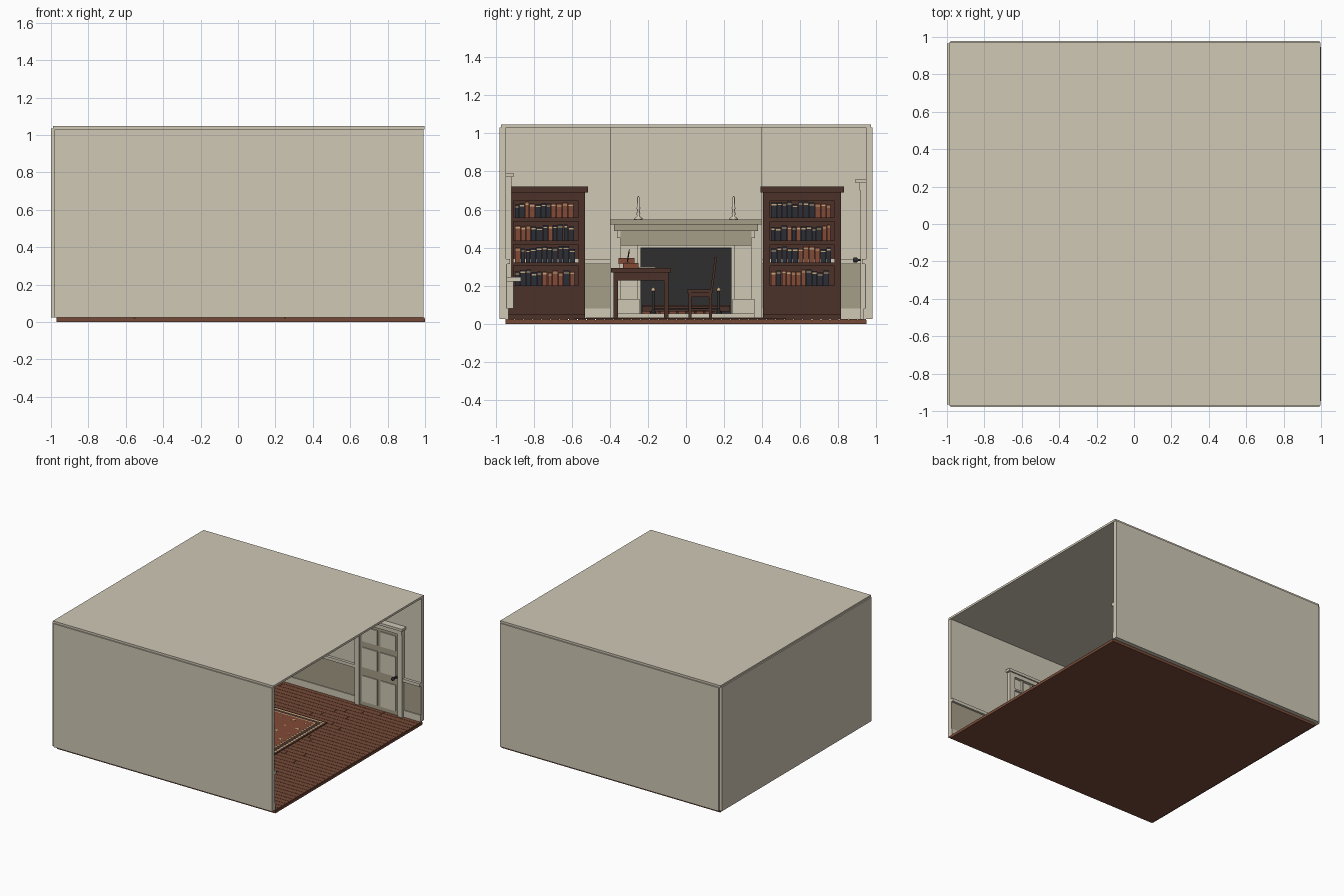
import bpy, bmesh, math, random
from mathutils import Matrix, Vector

random.seed(4)


def material(name, rgb):
    def lin(c):
        c /= 255
        return c / 12.92 if c <= 0.04045 else ((c + 0.055) / 1.055) ** 2.4
    m = bpy.data.materials.new(name)
    m.diffuse_color = (*[lin(c) for c in rgb], 1)
    return m


CREAM = material("cream_plaster", (208, 200, 182))
OLIVE = material("olive_paint", (165, 158, 136))
FLOOR = material("red_brown_boards", (118, 74, 55))
WOOD = material("dark_wood", (76, 50, 42))
BLACK = material("charcoal", (46, 46, 48))
RED = material("russet_leather", (130, 74, 54))
NAVY = material("dark_blue_leather", (42, 46, 54))
TAN = material("tan_gilt", (196, 168, 128))


def finish(name, bm, mats):
    bmesh.ops.recalc_face_normals(bm, faces=bm.faces)
    me = bpy.data.meshes.new(name)
    bm.to_mesh(me)
    bm.free()
    for m in mats:
        me.materials.append(m)
    ob = bpy.data.objects.new(name, me)
    bpy.context.collection.objects.link(ob)
    return ob


def boxes(name, items, *mats):
    """items: (x0, x1, y0, y1, z0, z1[, material index])"""
    bm = bmesh.new()
    for it in items:
        x0, x1, y0, y1, z0, z1 = it[:6]
        mat = Matrix.Translation(((x0 + x1) / 2, (y0 + y1) / 2, (z0 + z1) / 2)) @ \
            Matrix.Diagonal((x1 - x0, y1 - y0, z1 - z0, 1))
        vs = bmesh.ops.create_cube(bm, size=1, matrix=mat)["verts"]
        for f in {f for v in vs for f in v.link_faces}:
            f.material_index = it[6] if len(it) > 6 else 0
    return finish(name, bm, mats)


def lathe(name, profile, loc, mat, steps=12):
    bm = bmesh.new()
    vs = [bm.verts.new((r, 0, z)) for r, z in profile]
    es = [bm.edges.new(p) for p in zip(vs, vs[1:])]
    bmesh.ops.spin(bm, geom=vs + es, cent=(0, 0, 0), axis=(0, 0, 1), angle=math.tau, steps=steps)
    bmesh.ops.remove_doubles(bm, verts=bm.verts, dist=1e-5)
    ob = finish(name, bm, [mat])
    ob.location = loc
    for p in ob.data.polygons:
        p.use_smooth = True
    return ob


# Room shell, open on the +x side
boxes("ceiling", [(-0.99, 0.997, -0.97, 0.97, 1.03, 1.047)], CREAM)
boxes("side_walls", [(-0.98, 0.993, -0.979, -0.945, 0.024, 1.03),
                     (-0.98, 0.993, 0.945, 0.979, 0.024, 1.03)], CREAM)
boxes("end_wall", [(-1.0, -0.975, -0.965, 0.965, 0.024, 1.034)], CREAM)

# Floor boards with fine gaps and staggered joints
planks = [(-0.97, 1.0, -0.947, 0.947, 0, 0.02)]
n, w = 40, 1.894 / 40
for i in range(n):
    y = -0.947 + i * w
    cuts = [-0.97, -0.97 + random.uniform(0.3, 0.8), random.uniform(0.2, 0.7), 1.0]
    for a, b in zip(cuts, cuts[1:]):
        planks.append((a, b - 0.003, y, y + w - 0.003, 0.018, 0.025))
boxes("floor", planks, FLOOR)

# Wainscot: baseboard, olive panel and chair rail on each wall
strips = [(0.025, 0.08, 0.012, 0), (0.08, 0.315, 0.005, 1), (0.315, 0.34, 0.022, 0)]
wains = []
for z0, z1, d, m in strips:
    for a, b in [(-0.975, 0.41), (0.84, 0.993)]:
        wains.append((a, b, 0.945 - d, 0.946, z0, z1, m))
    for a, b in [(-0.975, 0.0), (0.44, 0.993)]:
        wains.append((a, b, -0.946, -0.945 + d, z0, z1, m))
    for a, b in [(-0.945, -0.4), (0.4, 0.945)]:
        wains.append((-0.976, -0.975 + d, a, b, z0, z1, m))
wains += [(0.0, 0.44, -0.946, -0.933, 0.025, 0.08, 0), (0.0, 0.44, -0.946, -0.94, 0.08, 0.22, 1)]
boxes("wainscot", wains, CREAM, OLIVE)

# Panelled door with casing, cap and knob
boxes("door_casing", [(0.41, 0.45, 0.915, 0.946, 0.025, 0.73), (0.80, 0.84, 0.915, 0.946, 0.025, 0.73),
                      (0.41, 0.84, 0.91, 0.946, 0.70, 0.74), (0.395, 0.855, 0.89, 0.946, 0.74, 0.76)], CREAM)
door = [(0.45, 0.80, 0.93, 0.946, 0.025, 0.70, 1)]
for x in (0.475, 0.64):
    for z0, z1 in [(0.06, 0.27), (0.34, 0.50), (0.55, 0.67)]:
        door.append((x, x + 0.135, 0.922, 0.932, z0, z1, 0))
boxes("door", door, CREAM, OLIVE)
knob = lathe("door_knob", [(0, 0), (0.012, 0), (0.006, 0.01), (0.006, 0.025), (0.014, 0.035),
                           (0.012, 0.05), (0, 0.055)], (0.775, 0.93, 0.335), BLACK)
knob.rotation_euler.x = math.pi / 2

# Window with muntin grid, stool and apron
win = [(0.04, 0.40, -0.946, -0.938, 0.24, 0.77), (0.0, 0.045, -0.946, -0.915, 0.24, 0.75),
       (0.395, 0.44, -0.946, -0.915, 0.24, 0.75), (0.0, 0.44, -0.946, -0.915, 0.74, 0.77),
       (-0.015, 0.455, -0.946, -0.905, 0.77, 0.792), (-0.02, 0.46, -0.946, -0.865, 0.222, 0.245),
       (0.0, 0.44, -0.946, -0.905, 0.08, 0.222)]
for i in range(1, 4):
    x = 0.045 + 0.35 * i / 4
    win.append((x - 0.006, x + 0.006, -0.94, -0.925, 0.245, 0.74))
for i in range(1, 5):
    z = 0.245 + 0.495 * i / 5
    win.append((0.045, 0.395, -0.94, -0.922, z - 0.007, z + 0.007))
boxes("window", win, CREAM)

# Chimney breast with a dark firebox
boxes("chimney_breast", [(-0.976, -0.85, -0.4, -0.24, 0.024, 1.03), (-0.976, -0.85, 0.24, 0.4, 0.024, 1.03),
                         (-0.976, -0.85, -0.24, 0.24, 0.40, 1.03)], CREAM)
boxes("firebox", [(-0.976, -0.965, -0.24, 0.24, 0.024, 0.4), (-0.97, -0.855, -0.242, -0.235, 0.024, 0.4),
                  (-0.97, -0.855, 0.235, 0.242, 0.024, 0.4), (-0.97, -0.855, -0.24, 0.24, 0.395, 0.402)], BLACK)
mantel = [(-0.86, -0.76, -0.4, 0.4, 0.522, 0.548, 1), (-0.86, -0.785, -0.378, 0.378, 0.488, 0.522, 1),
          (-0.86, -0.81, -0.345, 0.345, 0.412, 0.488, 1)]
for s in (-1, 1):
    for a, b, d, z0, z1 in [(0.255, 0.345, 0.825, 0.13, 0.412), (0.245, 0.36, 0.815, 0.05, 0.13),
                            (0.345, 0.362, 0.81, 0.45, 0.49)]:
        y0, y1 = sorted((s * a, s * b))
        mantel.append((-0.86, -d, y0, y1, z0, z1, 0))
boxes("mantelpiece", mantel, CREAM, OLIVE)
boxes("hearth", [(-0.97, -0.65, -0.36, 0.36, 0.024, 0.055)], CREAM)

# Logs, andirons and candlesticks
logs = [(-0.94 + 0.04 * i, -0.91 + 0.04 * i, -0.23, 0.23, 0.065, 0.1 - 0.01 * i) for i in range(2)]
boxes("logs", logs, WOOD)
boxes("fire_bricks", [(-0.96, -0.95, -0.23 + 0.047 * i, -0.19 + 0.047 * i, 0.055, 0.1) for i in range(9)], RED)
boxes("grate", [(-0.87, -0.86, -0.17, 0.17, 0.075, 0.083)], BLACK)
for y in (-0.172, 0.172):
    lathe("andiron", [(0, 0), (0.018, 0), (0.006, 0.02), (0.006, 0.115), (0, 0.115)], (-0.8, y, 0.055), BLACK)
    lathe("andiron_finial", [(0, 0), (0.01, 0.004), (0.012, 0.012), (0, 0.025)], (-0.8, y, 0.168), TAN)
    boxes("andiron_bar", [(-0.95, -0.8, y - 0.006, y + 0.006, 0.075, 0.087)], BLACK)
for y in (-0.25, 0.25):
    lathe("candlestick", [(0, 0), (0.022, 0), (0.02, 0.008), (0.007, 0.016), (0.01, 0.03), (0.006, 0.05),
                          (0.011, 0.06), (0.007, 0.065), (0.006, 0.115), (0, 0.125)], (-0.8, y, 0.548), CREAM)

# Bookcases with rows of books
SHELVES = [0.19, 0.313, 0.427, 0.547]
for y0, y1 in [(-0.94, -0.53), (0.405, 0.815)]:
    xb, xf = -0.97, -0.80
    case = [(xb, xb + 0.015, y0, y1, 0.025, 0.69), (xb, xf, y0, y0 + 0.035, 0.025, 0.69),
            (xb, xf, y1 - 0.035, y1, 0.025, 0.69), (xb, xf, y0, y1, 0.645, 0.69),
            (xb, xf, y0, y1, 0.025, 0.18), (xb, xf + 0.01, y0, y1, 0.025, 0.05),
            (xb, xf + 0.015, max(y0 - 0.015, -0.945), y1 + 0.015, 0.69, 0.72)]
    mid = (y0 + y1) / 2
    for a, b in [(y0 + 0.03, mid - 0.008), (mid + 0.008, y1 - 0.03)]:
        case.append((xf, xf + 0.006, a, b, 0.065, 0.165))
    case += [(xb, xf + 0.005, y0, y1, z - 0.01, z + 0.01) for z in SHELVES]
    boxes("bookcase", case, WOOD)
    books = []
    for z in SHELVES:
        y, c = y0 + 0.042, random.choice((0, 1))
        while y < y1 - 0.075:
            t, h = random.uniform(0.02, 0.03), random.uniform(0.068, 0.086)
            if random.random() < 0.25:
                c = 1 - c
            f = xf - random.uniform(0.01, 0.025)
            books.append((-0.94, f, y, y + t, z + 0.01, z + 0.01 + h, c))
            books.append((f - 0.002, f + 0.002, y, y + t, z + h - 0.006, z + h, 2))
            y += t + 0.003
    boxes("books", books, RED, NAVY, TAN)

# Patterned rug
rug = [(-0.45, 0.44, -0.585, 0.525, 0.025, 0.030, 0)]
for i, m in enumerate((2, 0, 2, 1)):
    d = (0.015, 0.03, 0.06, 0.07)[i]
    rug.append((-0.45 + d, 0.44 - d, -0.585 + d, 0.525 - d, 0.026, 0.0308 + 0.0008 * i, m))
for i in range(7):
    for j in range(9):
        x, y, r = -0.335 + 0.11 * i, -0.47 + 0.11 * j, 0.012 if (i + j) % 2 else 0.007
        rug.append((x - r, x + r, y - r, y + r, 0.03, 0.0342, 2))
boxes("rug", rug, WOOD, RED, TAN)

# Writing desk and the things on it
desk = [(-0.28, 0.28, -0.395, -0.08, 0.27, 0.293), (-0.26, 0.26, -0.38, -0.093, 0.228, 0.27)]
for x in (-0.26, 0.238):
    for y in (-0.38, -0.115):
        desk.append((x, x + 0.022, y, y + 0.022, 0.033, 0.235))
boxes("desk", desk, WOOD)
boxes("papers", [(-0.06, 0.1, -0.27, -0.16, 0.293, 0.297), (-0.2, -0.1, -0.35, -0.25, 0.293, 0.315)], CREAM)
boxes("desk_books", [(-0.21, -0.1, -0.355, -0.27, 0.315, 0.345), (0.12, 0.2, -0.33, -0.25, 0.293, 0.318)], RED)
lathe("inkwell", [(0, 0), (0.018, 0), (0.02, 0.02), (0.01, 0.03), (0, 0.03)], (0.05, -0.31, 0.293), CREAM)
quill = lathe("quill", [(0, 0), (0.003, 0.01), (0.004, 0.06), (0, 0.09)], (0.05, -0.31, 0.31), WOOD, 6)
quill.rotation_euler.x = -0.15

# Chair facing the desk, with a leaning back
chair = [(-0.075, 0.075, 0.005, 0.14, 0.162, 0.18), (-0.065, 0.065, 0.012, 0.13, 0.14, 0.162)]
for x in (-0.072, 0.056):
    for y in (0.012, 0.12):
        chair.append((x, x + 0.016, y, y + 0.016, 0.033, 0.165))
    chair.append((x + 0.004, x + 0.012, 0.02, 0.13, 0.07, 0.08))
boxes("chair", chair, WOOD)
back = [(-0.075, -0.06, -0.006, 0.006, 0, 0.175), (0.06, 0.075, -0.006, 0.006, 0, 0.175),
        (-0.075, 0.075, -0.006, 0.006, 0.15, 0.178)]
back += [(x - 0.008, x + 0.008, -0.004, 0.004, 0, 0.155) for x in (-0.032, 0, 0.032)]
chair_back = boxes("chair_back", back, WOOD)
chair_back.location = (0, 0.134, 0.175)
chair_back.rotation_euler.x = -0.13
